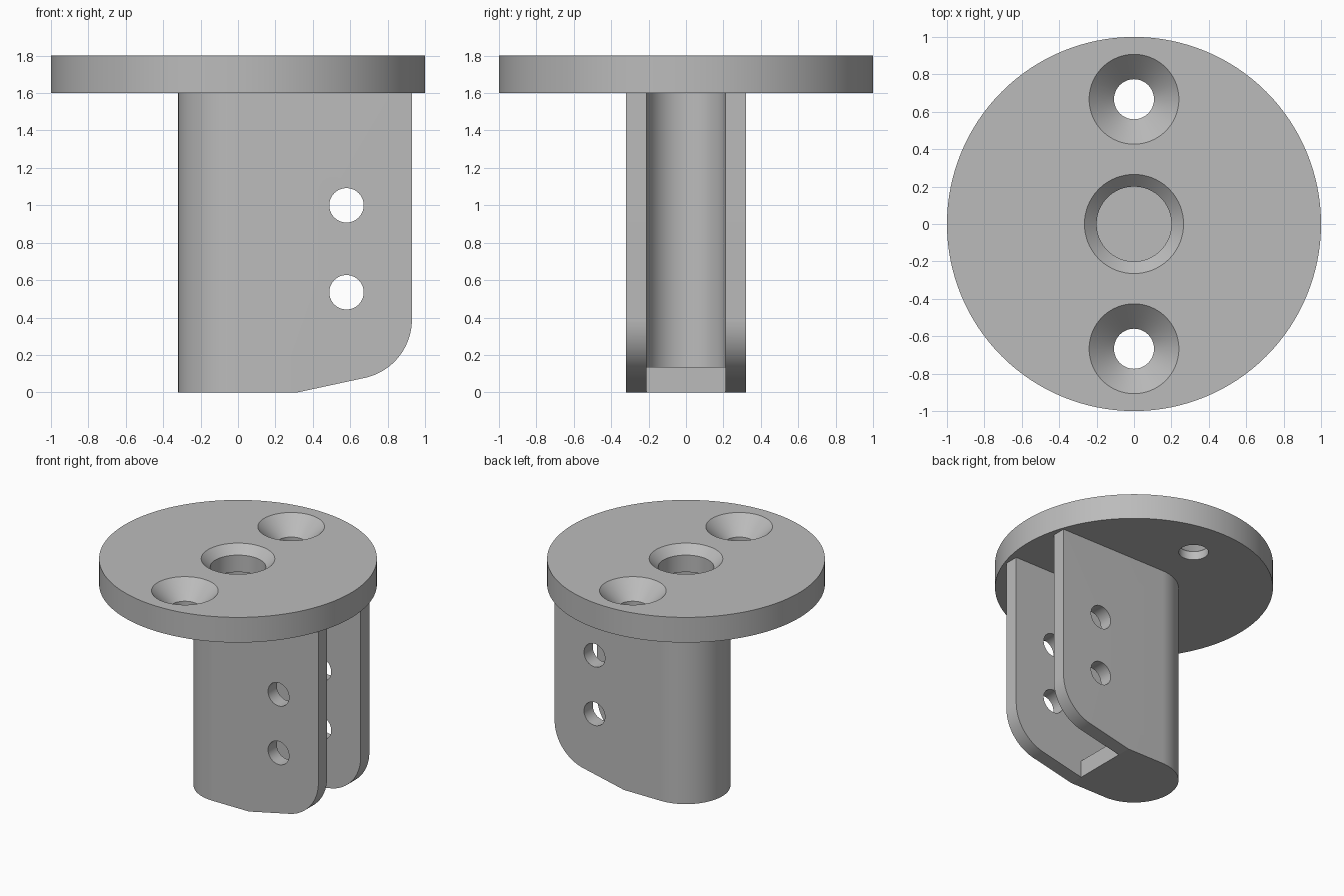
import bpy, bmesh
from math import sin, cos, radians
from mathutils import Vector

cube = bpy.data.objects.get("Cube")
if cube:
    bpy.data.objects.remove(cube)

grey = bpy.data.materials.new("plain grey")
grey.use_nodes = True
GREY = (0.5, 0.5, 0.5, 1)
grey.diffuse_color = GREY
grey.node_tree.nodes["Principled BSDF"].inputs["Base Color"].default_value = GREY


def arc(cx, cy, r, start, end, n):
    """Points along an arc, angles in degrees."""
    angles = [radians(start + (end - start) * i / n) for i in range(n + 1)]
    return [(cx + r * cos(a), cy + r * sin(a)) for a in angles]


def finish(name, bm):
    bmesh.ops.recalc_face_normals(bm, faces=bm.faces)
    mesh = bpy.data.meshes.new(name)
    bm.to_mesh(mesh)
    bm.free()
    mesh.materials.append(grey)
    obj = bpy.data.objects.new(name, mesh)
    bpy.context.collection.objects.link(obj)
    return obj


def prism(name, outline, low, high, axis="z"):
    """Extrude an outline along z (xy outline) or y (xz outline)."""
    bm = bmesh.new()
    place = (lambda u, v: (u, v, low)) if axis == "z" else (lambda u, v: (u, low, v))
    face = bm.faces.new([bm.verts.new(place(u, v)) for u, v in outline])
    step = Vector((0, 0, high - low)) if axis == "z" else Vector((0, high - low, 0))
    new = bmesh.ops.extrude_face_region(bm, geom=[face])["geom"]
    bmesh.ops.translate(bm, vec=step, verts=[v for v in new if isinstance(v, bmesh.types.BMVert)])
    return finish(name, bm)


def countersink(name, y, rim, bore, top):
    """Revolved cutter: a 45 degree cone running into a straight bore."""
    over = 0.1
    profile = [(rim + over, top + over), (bore, top - rim + bore), (bore, top - 0.4)]
    bm = bmesh.new()
    rings = [[bm.verts.new((px, py + y, z)) for px, py in arc(0, 0, r, 0, 360, 96)[:-1]]
             for r, z in profile]
    for a, b in zip(rings, rings[1:]):
        for i in range(len(a)):
            j = (i + 1) % len(a)
            bm.faces.new((a[i], a[j], b[j], b[i]))
    bm.faces.new(rings[0])
    bm.faces.new(rings[-1])
    return finish(name, bm)


def combine(obj, tool, operation="DIFFERENCE"):
    tool.hide_render = True
    mod = obj.modifiers.new(operation.title(), "BOOLEAN")
    mod.operation = operation
    mod.solver = "EXACT"
    mod.object = tool
    bpy.context.view_layer.objects.active = obj
    bpy.ops.object.modifier_apply(modifier=mod.name)
    bpy.data.objects.remove(tool)


def smooth(obj):
    bpy.ops.object.select_all(action="DESELECT")
    obj.select_set(True)
    bpy.context.view_layer.objects.active = obj
    bpy.ops.object.shade_smooth_by_angle(angle=radians(10))


BASE, TOP = 1.6, 1.8      # underside and top of the flange
OUTER, INNER = 0.32, 0.21  # half widths of the bracket and its slot
END = 0.93                 # open end of the bracket

# Round flange with a centre bore and two countersunk screw holes
flange = prism("flange", arc(0, 0, 1, 0, 360, 128)[:-1], BASE, TOP)
combine(flange, countersink("centre_cutter", 0, 0.265, 0.2, TOP))
for y in (-0.667, 0.667):
    combine(flange, countersink("screw_cutter", y, 0.24, 0.107, TOP))
smooth(flange)

# Bracket: rounded back in plan, sloped and rounded lower corner in profile
plan = arc(0, 0, OUTER, 90, 270, 48) + [(END, -OUTER), (END, OUTER)]
bracket = prism("bracket", plan, 0, BASE)
corner = arc(END - 0.32, 0.39, 0.32, -77.5, 0, 24)
corner[-1] = (END + 0.0005, corner[-1][1])
below = [(OUTER, 0)] + corner + [(END + 0.2, 0.39), (END + 0.2, -0.2), (OUTER, -0.2)]
combine(bracket, prism("corner_cutter", below, -0.5, 0.5, "y"))

# Round-backed slot above the floor, then the open notch through the floor
slot = arc(0, 0, INNER, 90, 270, 48) + [(1.2, -INNER), (1.2, INNER)]
combine(bracket, prism("slot_cutter", slot, 0.135, BASE + 0.1))
notch = [(OUTER, -INNER), (1.2, -INNER), (1.2, INNER), (OUTER, INNER)]
combine(bracket, prism("notch_cutter", notch, -0.2, 0.3))

# Two cross holes through both cheeks
for z in (0.535, 1.0):
    combine(bracket, prism("pin_cutter", arc(0.58, z, 0.092, 0, 360, 64)[:-1], -0.5, 0.5, "y"))
smooth(bracket)
